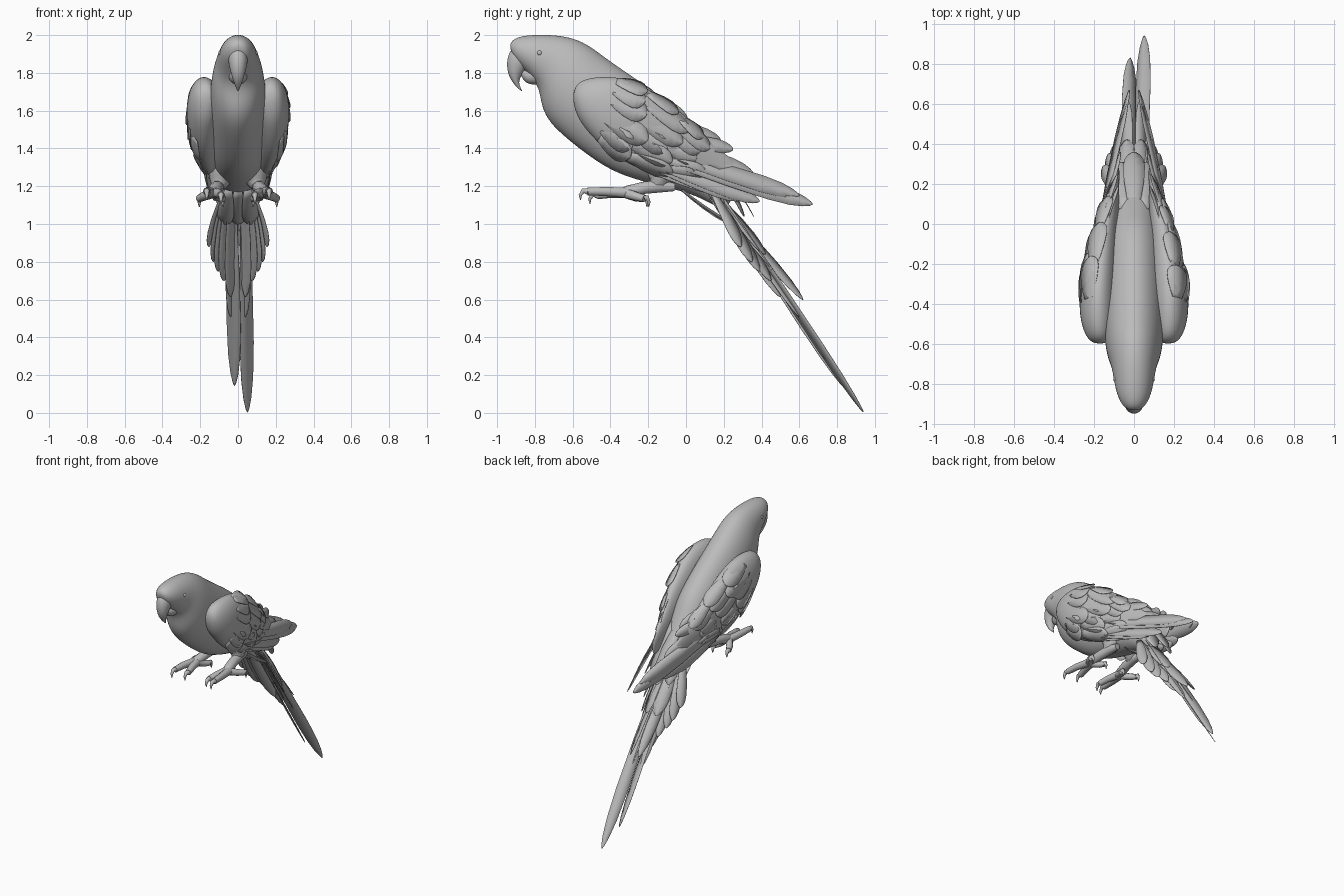
import bpy, bmesh, math, random
from mathutils import Vector as V

random.seed(4)
if "Cube" in bpy.data.objects:
    bpy.data.objects.remove(bpy.data.objects["Cube"])

grey = bpy.data.materials.new("plumage grey")
grey.use_nodes = True
grey.diffuse_color = (0.5, 0.5, 0.5, 1)
bsdf = grey.node_tree.nodes["Principled BSDF"]
bsdf.inputs["Base Color"].default_value = grey.diffuse_color
bsdf.inputs["Roughness"].default_value = 0.8


def add_mesh(name, bm, subdiv=0):
    bmesh.ops.recalc_face_normals(bm, faces=bm.faces)
    me = bpy.data.meshes.new(name)
    bm.to_mesh(me)
    bm.free()
    me.materials.append(grey)
    for p in me.polygons:
        p.use_smooth = True
    ob = bpy.data.objects.new(name, me)
    bpy.context.collection.objects.link(ob)
    if subdiv:
        ob.modifiers.new("smooth", "SUBSURF").levels = subdiv
        ob.modifiers["smooth"].render_levels = subdiv
    return ob


def ring_point(ring, a, side=1):
    """Point on an oval that spans the upper and lower profile points."""
    ty, tz, by, bz, xc, w = ring
    k = (1 + math.cos(a)) / 2
    return V((side * (xc + w * math.sin(a)), by + (ty - by) * k, bz + (tz - bz) * k))


def loft(name, rings, side=1, n=20):
    bm = bmesh.new()
    loops = [[bm.verts.new(ring_point(r, 2 * math.pi * i / n, side)) for i in range(n)]
             for r in rings]
    for a, b in zip(loops, loops[1:]):
        for i in range(n):
            j = (i + 1) % n
            bm.faces.new((a[i], a[j], b[j], b[i]))
    bm.faces.new(loops[0])
    bm.faces.new(loops[-1])
    return add_mesh(name, bm, 2)


BLADE = [(0, .45), (.2, .7), (.45, .92), (.7, 1), (.85, .85), (.94, .55), (.985, .25), (1, .06)]


def feather(name, root, tip, width, normal, curl=0.0):
    """Thin tapered blade with a faint shaft line."""
    root, tip, normal = V(root), V(tip), V(normal).normalized()
    across = (tip - root).cross(normal).normalized()
    up = across.cross(tip - root).normalized()
    if up.dot(normal) < 0:
        up = -up
    bm = bmesh.new()
    rows = []
    for t, w in BLADE:
        c = root.lerp(tip, t) + up * curl * math.sin(math.pi * t)
        h = across * width * w / 2
        rows.append([bm.verts.new(p) for p in (c - h, c + up * width * w * .025, c + h)])
    for a, b in zip(rows, rows[1:]):
        for i in range(2):
            bm.faces.new((a[i], a[i + 1], b[i + 1], b[i]))
    ob = add_mesh(name, bm)
    ob.modifiers.new("thickness", "SOLIDIFY").thickness = 0.003
    return ob


def tube(name, pts):
    """Round limb through points of (x, y, z, radius)."""
    cu = bpy.data.curves.new(name, "CURVE")
    cu.dimensions = "3D"
    cu.bevel_depth = 1
    cu.bevel_resolution = 3
    cu.use_fill_caps = True
    sp = cu.splines.new("POLY")
    sp.points.add(len(pts) - 1)
    for p, (x, y, z, r) in zip(sp.points, pts):
        p.co = (x, y, z, 1)
        p.radius = r
    sp.use_smooth = True
    cu.materials.append(grey)
    ob = bpy.data.objects.new(name, cu)
    bpy.context.collection.objects.link(ob)


# Head and body: upper y z, lower y z, centre x, half width
loft("body", [
    (-.935, 1.95, -.925, 1.91, 0, .03), (-.91, 1.985, -.90, 1.85, 0, .06),
    (-.85, 2.0, -.85, 1.81, 0, .088), (-.75, 2.005, -.80, 1.755, 0, .102),
    (-.62, 1.995, -.775, 1.70, 0, .115), (-.52, 1.955, -.765, 1.615, 0, .136),
    (-.43, 1.885, -.725, 1.535, 0, .148), (-.30, 1.795, -.635, 1.45, 0, .153),
    (-.15, 1.695, -.50, 1.345, 0, .153), (0, 1.575, -.37, 1.265, 0, .153),
    (.06, 1.47, -.20, 1.215, 0, .143), (.13, 1.36, -.05, 1.18, 0, .115),
    (.20, 1.25, .08, 1.14, 0, .08), (.27, 1.14, .19, 1.07, 0, .04)])

# Hooked beak
loft("upper_beak", [
    (-.90, 1.955, -.80, 1.83, 0, .054), (-.945, 1.905, -.845, 1.82, 0, .053),
    (-.952, 1.83, -.87, 1.785, 0, .041), (-.934, 1.77, -.885, 1.755, 0, .027),
    (-.90, 1.727, -.88, 1.73, 0, .014), (-.868, 1.70, -.866, 1.705, 0, .003)], n=14)
loft("lower_beak", [
    (-.75, 1.84, -.75, 1.745, 0, .06), (-.82, 1.83, -.805, 1.733, 0, .05),
    (-.855, 1.82, -.85, 1.745, 0, .035), (-.875, 1.815, -.875, 1.785, 0, .014)], n=14)

WING = [
    (-.595, 1.71, -.60, 1.66, .17, .03), (-.56, 1.765, -.58, 1.57, .175, .062),
    (-.45, 1.785, -.525, 1.49, .18, .09), (-.30, 1.775, -.42, 1.38, .18, .097),
    (-.15, 1.69, -.28, 1.30, .165, .09), (0, 1.575, -.13, 1.25, .145, .068),
    (.10, 1.47, .03, 1.24, .12, .047), (.20, 1.38, .15, 1.22, .10, .025),
    (.30, 1.29, .28, 1.20, .08, .01)]

# Flight feathers: root y z, tip y z, width, tip x
FLIGHT = [
    (-.10, 1.34, .67, 1.105, .10, .025), (-.08, 1.36, .60, 1.15, .095, .035),
    (-.12, 1.30, .39, 1.12, .085, .075), (-.16, 1.30, .30, 1.13, .085, .10),
    (-.05, 1.46, .25, 1.395, .075, .085), (-.10, 1.55, .19, 1.43, .08, .08),
    (-.06, 1.42, .36, 1.26, .09, .07), (-.20, 1.29, .18, 1.17, .07, .12)]


def wing_point(u, a, side):
    i = min(int(u), len(WING) - 2)
    return ring_point(WING[i], a, side).lerp(ring_point(WING[i + 1], a, side), u - i)


# Tail fan: root x, tip x y z, width, outward tilt
TAIL = [
    (.03, .035, .62, .60, .075, .8), (.03, .04, .50, .615, .08, .9),
    (.035, .04, .60, .51, .06, .6), (.05, .075, .45, .70, .085, .9),
    (.06, .105, .39, .75, .085, 1.0), (.07, .13, .35, .80, .08, 1.1),
    (.08, .155, .29, .88, .075, 1.2), (.03, .04, .42, .84, .10, .5)]

# Legs and toes: two forward, two back
TOES = {
    "inner_front": [(.125, -.31, 1.165, .029), (.105, -.40, 1.162, .025), (.09, -.47, 1.152, .022)],
    "outer_front": [(.14, -.31, 1.165, .029), (.16, -.43, 1.172, .025), (.165, -.52, 1.172, .021)],
    "inner_back": [(.12, -.31, 1.16, .027), (.095, -.26, 1.14, .023), (.08, -.23, 1.135, .019)],
    "outer_back": [(.145, -.31, 1.16, .027), (.185, -.26, 1.145, .023), (.205, -.22, 1.135, .02)]}

for side, tag in ((1, "left"), (-1, "right")):
    # Small eye
    bm = bmesh.new()
    bmesh.ops.create_uvsphere(bm, u_segments=16, v_segments=10, radius=.014)
    add_mesh(f"{tag}_eye", bm).location = (side * .09, -.775, 1.905)

    # Wing with flight feathers and overlapping coverts
    loft(f"{tag}_wing", WING, side)
    for i, (ry, rz, ty, tz, w, tx) in enumerate(FLIGHT):
        feather(f"{tag}_flight_feather_{i}", (side * (.185 - i * .003), ry, rz),
                (side * tx, ty, tz), w, (side, .25, .35), .008)
    for row, u in enumerate((2.6, 3.7, 4.9)):
        for k in range(6):
            a = .5 + .4 * k + random.uniform(-.1, .1)
            reach = random.uniform(1.0, 1.7)
            root = wing_point(u, a, side)
            tip = wing_point(min(u + reach, 7.8), a, side)
            out = V((side * math.sin(a), 0.2, .6 * math.cos(a)))
            feather(f"{tag}_covert_{row}_{k}", root - out * .008, tip + out * .005,
                    .125 - .015 * row, out, .004)

    # Side tail feathers
    for i, (rx, tx, ty, tz, w, tilt) in enumerate(TAIL):
        feather(f"{tag}_tail_feather_{i}", (side * rx, .10 + .008 * i, 1.19 - .005 * i),
                (side * tx, ty, tz), w, (side * tilt, .8, .6), .008)

    # Thigh, shank, toes and claws
    tube(f"{tag}_thigh", [(side * .08, -.13, 1.30, .08), (side * .09, -.14, 1.25, .068),
                          (side * .10, -.15, 1.215, .048), (side * .105, -.17, 1.20, .032)])
    tube(f"{tag}_shank", [(side * .10, -.06, 1.195, .022), (side * .105, -.13, 1.20, .034),
                          (side * .115, -.22, 1.192, .034), (side * .13, -.31, 1.17, .034),
                          (side * .135, -.34, 1.165, .022)])
    for toe, pts in TOES.items():
        tube(f"{tag}_{toe}_toe", [(side * x, y, z, r) for x, y, z, r in pts])
        x, y, z, r = pts[-1]
        d = -1 if "front" in toe else .6
        tube(f"{tag}_{toe}_claw", [(side * x, y, z, r * .85), (side * x, y + d * .025, z + .004, .014),
                                   (side * x, y + d * .04, z - .02, .009),
                                   (side * x, y + d * .038, z - .046, .002)])

# Two long central tail streamers, each turned towards the other
feather("left_tail_streamer", (.035, .15, 1.2), (.05, .94, .005), .084, (-.55, .83, .55))
feather("right_tail_streamer", (-.03, .15, 1.19), (-.018, .83, .145), .084, (.55, .83, .55))

# Rump and undertail coverts
for x in (-.05, 0, .05):
    feather("rump_covert", (x, .08, 1.40), (x * 1.3, .36 - abs(x), 1.04), .11, (x * 4, .8, .6), .02)
    feather("undertail_covert", (x, -.02, 1.18), (x * 1.4, .24, 1.0), .09, (x * 4, -.8, -.6), .008)
